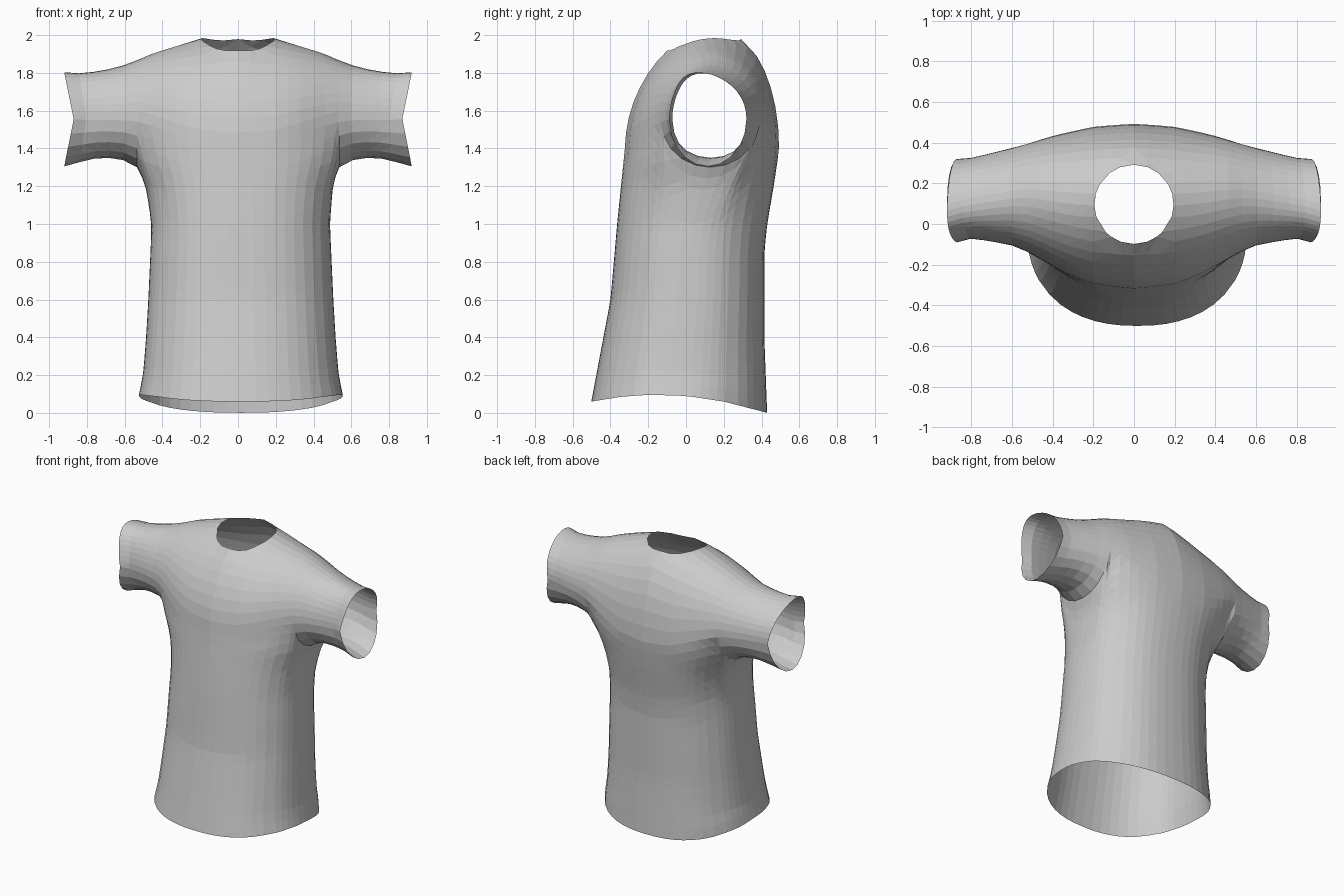
import bpy, bmesh, math
from mathutils import Vector
from mathutils.bvhtree import BVHTree

if "Cube" in bpy.data.objects:
    bpy.data.objects.remove(bpy.data.objects["Cube"])

PI = math.pi
ROOT, CUFF = 0.53, 0.87            # sleeve start and end along x
COLS, ARC, SIDE, LEVELS = 16, 20, 10, 20

# Profiles: (distance from middle, value)
TOP = [(0, 2.03), (.2, 1.98), (.3, 1.95), (.45, 1.905), (.6, 1.838), (.7, 1.81), (.8, 1.797), (.87, 1.803)]
UNDER = [(.53, 1.3), (.6, 1.34), (.7, 1.355), (.8, 1.325), (.87, 1.305)]
MIDDLE = [(0, 1.4), (.2, 1.42), (.53, 1.55), (.87, 1.555)]
FRONT = [(0, -.325), (.2, -.3), (.3, -.265), (.4, -.21), (.5, -.15), (.6, -.105), (.8, -.07), (.87, -.09)]
BACK = [(0, .495), (.2, .48), (.4, .435), (.6, .375), (.8, .325), (.87, .32)]
# Torso profiles: (height, value)
BELLY = [(0, -.51), (.07, -.5), (.6, -.4), (1, -.365), (1.4, -.325)]
SPINE = [(0, .43), (.4, .415), (.85, .415), (1, .43), (1.2, .465), (1.4, .495)]
WAIST = [(.1, .54), (.2, .518), (.4, .502), (.6, .49), (1, .472), (1.2, .488), (1.35, .53)]
HEM = [(-.5, .06), (-.35, .085), (-.2, .096), (0, .09), (.2, .06), (.43, 0)]


def at(table, u):
    """Linear lookup in a profile."""
    if u <= table[0][0]:
        return table[0][1]
    for (a, p), (b, q) in zip(table, table[1:]):
        if u <= b:
            return p + (q - p) * (u - a) / (b - a)
    return table[-1][1]


def section(x, t):
    """Point on the sleeve-to-sleeve tube; t runs front, top, back, bottom."""
    u = abs(x)
    c, s = math.cos(t), math.sin(t)
    flare = max(0, (u - ROOT) / (CUFF - ROOT))
    mid, front, back = at(MIDDLE, u), at(FRONT, u), at(BACK, u)
    tilt = .1 * max(0, 1 - u / ROOT)
    height = at(TOP, u) - mid - tilt * c if s >= 0 else mid - at(UNDER, u)
    y = (front + back) / 2 - (back - front) / 2 * c - .05 * flare * max(0, s) ** 3
    return Vector((x + math.copysign(.05 * s * flare, x), y, mid + height * s))


def torso(angle, z):
    """Point on the body at an angle (0 = left side, negative = front)."""
    f, b = at(BELLY, z), at(SPINE, z)
    c, s = math.cos(angle), math.sin(angle)
    rnd = lambda v: math.copysign(abs(v) ** .87, v)
    return Vector((.015 + at(WAIST, z) * rnd(c), (f + b) / 2 + (b - f) / 2 * rnd(s), z))


bm = bmesh.new()


def skin(rows, closed):
    """Faces between successive rows of points."""
    rows = [[bm.verts.new(p) for p in r] for r in rows]
    n = len(rows[0])
    for r, q in zip(rows, rows[1:]):
        for i in range(n if closed else n - 1):
            j = (i + 1) % n
            bm.faces.new((r[i], r[j], q[j], q[i]))


# Yoke over the shoulders
columns = [ROOT * (2 * i / COLS - 1) for i in range(COLS + 1)]
skin([[section(x, PI * k / ARC) for k in range(ARC + 1)] for x in columns], False)

# Sleeves
round_angles = [PI * k / ARC for k in range(ARC)] + [PI + PI * k / SIDE for k in range(SIDE)]
for side in (-1, 1):
    skin([[section(side * (ROOT + (CUFF - ROOT) * i / 5), t) for t in round_angles]
          for i in range(6)], True)

# Body: ring of (upper point, angle) from the yoke edge and underarms
corner = math.acos(.88)
ring = []
for x in columns[:-1]:
    ring.append((section(x, 0), -math.acos(.88 * x / ROOT)))
for k in range(SIDE):
    ring.append((section(ROOT, 2 * PI - PI * k / SIDE), corner * (2 * k / SIDE - 1)))
for x in reversed(columns[1:]):
    ring.append((section(x, PI), math.acos(.88 * x / ROOT)))
for k in range(SIDE):
    ring.append((section(-ROOT, PI + PI * k / SIDE), PI + corner * (2 * k / SIDE - 1)))

rows = []
for level in range(LEVELS + 1):
    t = level / LEVELS
    row = []
    for top, angle in ring:
        hem = at(HEM, torso(angle, .06).y)
        p = torso(angle, top.z + (hem - top.z) * t)
        offset = top - torso(angle, top.z)
        row.append(p + offset * max(0, 1 - t / .35) ** 2)
    rows.append(row)
skin(rows, True)

# Weld and relax the seams
bmesh.ops.remove_doubles(bm, verts=bm.verts[:], dist=.0005)
inner = [v for v in bm.verts if not v.is_boundary]
bmesh.ops.smooth_vert(bm, verts=inner, factor=.4, use_axis_x=True, use_axis_y=True, use_axis_z=True)
bmesh.ops.recalc_face_normals(bm, faces=bm.faces[:])
bmesh.ops.triangulate(bm, faces=bm.faces[:])

# Neck opening: snap nearby points to a circle, then remove the inside
NECK, CENTRE = .195, Vector((0, .097, 0))
tree = BVHTree.FromBMesh(bm)
for v in bm.verts:
    d = Vector((v.co.x, v.co.y, 0)) - CENTRE
    if v.co.z > 1.8 and abs(d.length - NECK) < .036:
        p = CENTRE + d.normalized() * NECK
        hit = tree.ray_cast(p + Vector((0, 0, 3)), Vector((0, 0, -1)))[0]
        if hit:
            v.co = hit
hole = []
for f in bm.faces:
    m = f.calc_center_median()
    if m.z > 1.8 and math.hypot(m.x, m.y - CENTRE.y) < NECK - .001:
        hole.append(f)
bmesh.ops.delete(bm, geom=hole, context='FACES')

mesh = bpy.data.meshes.new("shirt")
bm.to_mesh(mesh)
bm.free()
shirt = bpy.data.objects.new("shirt", mesh)
bpy.context.collection.objects.link(shirt)

# Plain grey cloth
cloth = bpy.data.materials.new("grey_cloth")
cloth.use_nodes = True
grey = (.6, .6, .6, 1)
cloth.diffuse_color = grey
cloth.node_tree.nodes["Principled BSDF"].inputs["Base Color"].default_value = grey
mesh.materials.append(cloth)
